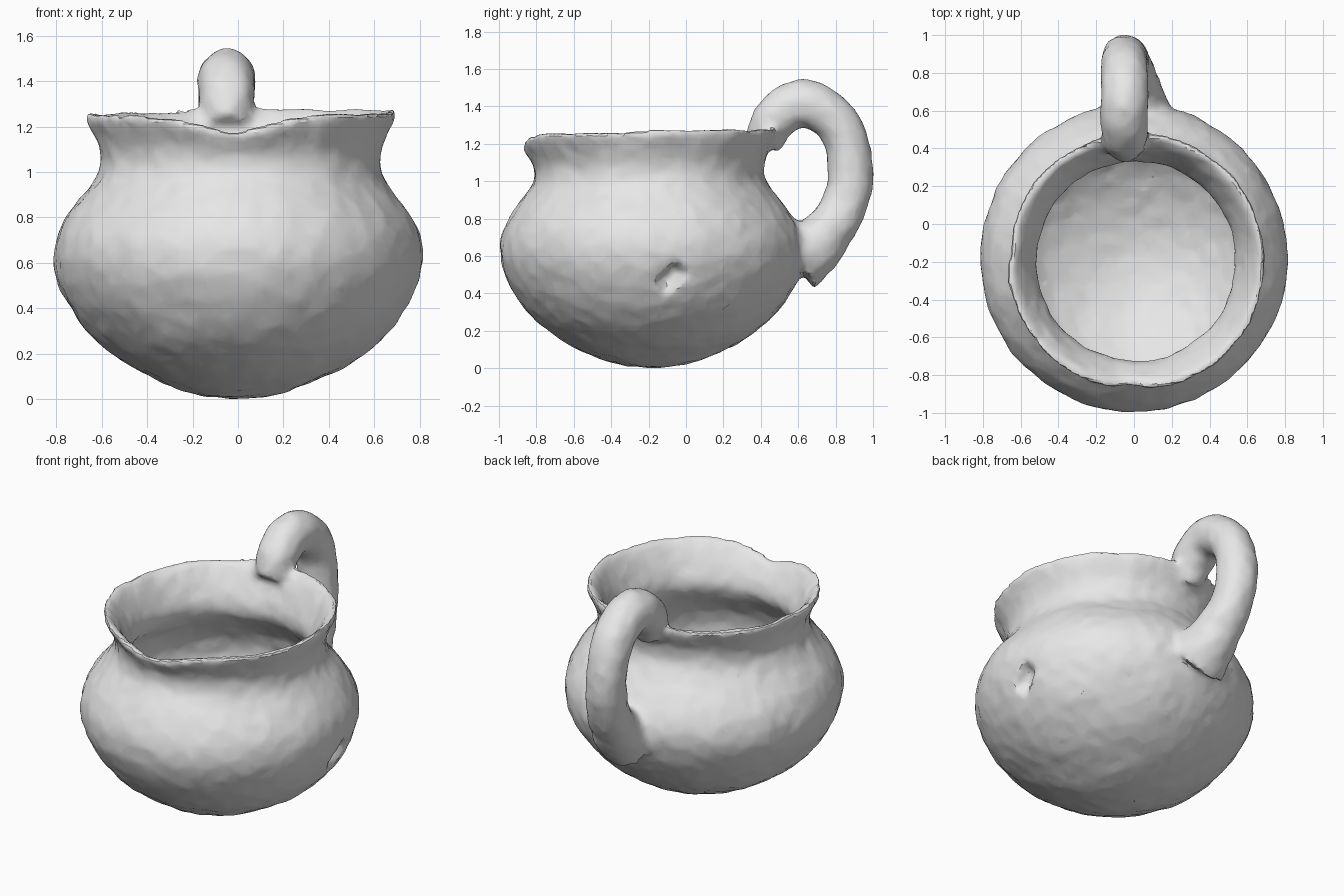
import bpy, bmesh, math
from mathutils import Vector, noise

cube = bpy.data.objects.get("Cube")
if cube:
    bpy.data.objects.remove(cube)

clay = bpy.data.materials.new("grey_clay")
clay.use_nodes = True
clay.diffuse_color = (0.8, 0.8, 0.8, 1)
clay.node_tree.nodes["Principled BSDF"].inputs["Base Color"].default_value = (0.8, 0.8, 0.8, 1)

# Radius and height, up the outside, over the lip and down the inside
PROFILE = [(0, 0), (.16, .01), (.34, .07), (.53, .17), (.67, .29), (.765, .43),
           (.815, .56), (.82, .66), (.785, .78), (.70, .89), (.63, .97), (.607, 1.05),
           (.63, 1.14), (.67, 1.21), (.70, 1.26), (.665, 1.285), (.60, 1.2),
           (.55, 1.1), (.51, 1.0), (.56, .92), (.66, .82), (.71, .7), (.71, .58),
           (.66, .45), (.56, .32), (.42, .22), (.2, .13), (0, .11)]
SEGMENTS = 72


def bump(angle, centre, width):
    d = math.remainder(angle - centre, math.tau)
    return math.exp(-(d / width) ** 2)


def body_point(r, z, a):
    """Point on the turned body, with the hand-pinched lip."""
    lip = max(0, min(1, (z - 1.02) / 0.22))
    front = math.radians(-92)
    r -= lip * (0.035 * bump(a, front, 0.1) + 0.025 * bump(a, math.radians(173), 0.1))
    z += lip * (0.012 * math.sin(a) + 0.008 * math.cos(a) - 0.075 * bump(a, front, 0.3))
    neck = max(0, min(1, (z - 0.7) / 0.4))
    return Vector((r * math.cos(a) + 0.012 * neck, r * math.sin(a) - 0.18 - 0.02 * neck, z))


# Body and inner wall
bm = bmesh.new()
rings = [[bm.verts.new(body_point(r, z, math.tau * i / SEGMENTS)) for i in range(SEGMENTS)]
         for r, z in PROFILE]
for low, high in zip(rings, rings[1:]):
    for i in range(SEGMENTS):
        j = (i + 1) % SEGMENTS
        bm.faces.new((low[i], low[j], high[j], high[i]))
bmesh.ops.remove_doubles(bm, verts=bm.verts, dist=0.0005)
bmesh.ops.recalc_face_normals(bm, faces=bm.faces)
mesh = bpy.data.meshes.new("jug")
bm.to_mesh(mesh)
bm.free()
jug = bpy.data.objects.new("jug", mesh)
bpy.context.collection.objects.link(jug)

# Looped handle: position and thickness along its path
PATH = [(-.05, .41, 1.2, .10), (-.05, .48, 1.34, .125), (-.05, .63, 1.415, .13),
        (-.05, .78, 1.34, .125), (-.05, .86, 1.2, .122), (-.045, .88, 1.03, .122),
        (-.035, .845, .87, .125), (-.01, .76, .73, .135), (.005, .67, .64, .165),
        (.01, .585, .585, .19)]
curve = bpy.data.curves.new("handle", 'CURVE')
curve.dimensions = '3D'
curve.bevel_depth = 1
curve.bevel_resolution = 6
curve.use_fill_caps = True
spline = curve.splines.new('BEZIER')
spline.bezier_points.add(len(PATH) - 1)
for p, (x, y, z, r) in zip(spline.bezier_points, PATH):
    p.co = (x, y, z)
    p.radius = r
    p.handle_left_type = p.handle_right_type = 'AUTO'
handle = bpy.data.objects.new("handle", curve)
bpy.context.collection.objects.link(handle)


def select(*objects):
    bpy.ops.object.select_all(action='DESELECT')
    for o in objects:
        o.select_set(True)
    bpy.context.view_layer.objects.active = objects[0]


def apply(kind, **settings):
    m = jug.modifiers.new(kind, kind)
    for key, value in settings.items():
        setattr(m, key, value)
    bpy.ops.object.modifier_apply(modifier=m.name)


# Press the handle onto the body and blend the joints
select(handle)
bpy.ops.object.convert(target='MESH')
select(jug)
apply('SUBSURF', levels=1)
select(jug, handle)
bpy.ops.object.join()
apply('REMESH', mode='VOXEL', voxel_size=0.022)
apply('SMOOTH', factor=0.5, iterations=8)

# Uneven clay surface and a small chip in the left side
chip = Vector((0.77, -0.08, 0.48))
moves = []
for v in jug.data.vertices:
    rough = 0.007 * noise.noise(v.co * 5) + 0.006 * noise.noise(v.co * 14)
    d = v.co - chip
    along = (d.y + d.z) / math.sqrt(2)
    across = (d.y - d.z) / math.sqrt(2)
    if v.normal.x > 0.3 and abs(d.x) < 0.15:
        rough -= 0.06 * math.exp(-(along / 0.075) ** 4 - (across / 0.045) ** 4)
    moves.append(v.co + v.normal * rough)
for v, co in zip(jug.data.vertices, moves):
    v.co = co
apply('DECIMATE', ratio=0.35)

# Rest on the ground
base = min(v.co.z for v in jug.data.vertices)
for v in jug.data.vertices:
    v.co.z -= base
jug.data.materials.clear()
jug.data.materials.append(clay)
bpy.ops.object.shade_smooth_by_angle(angle=math.radians(30))
